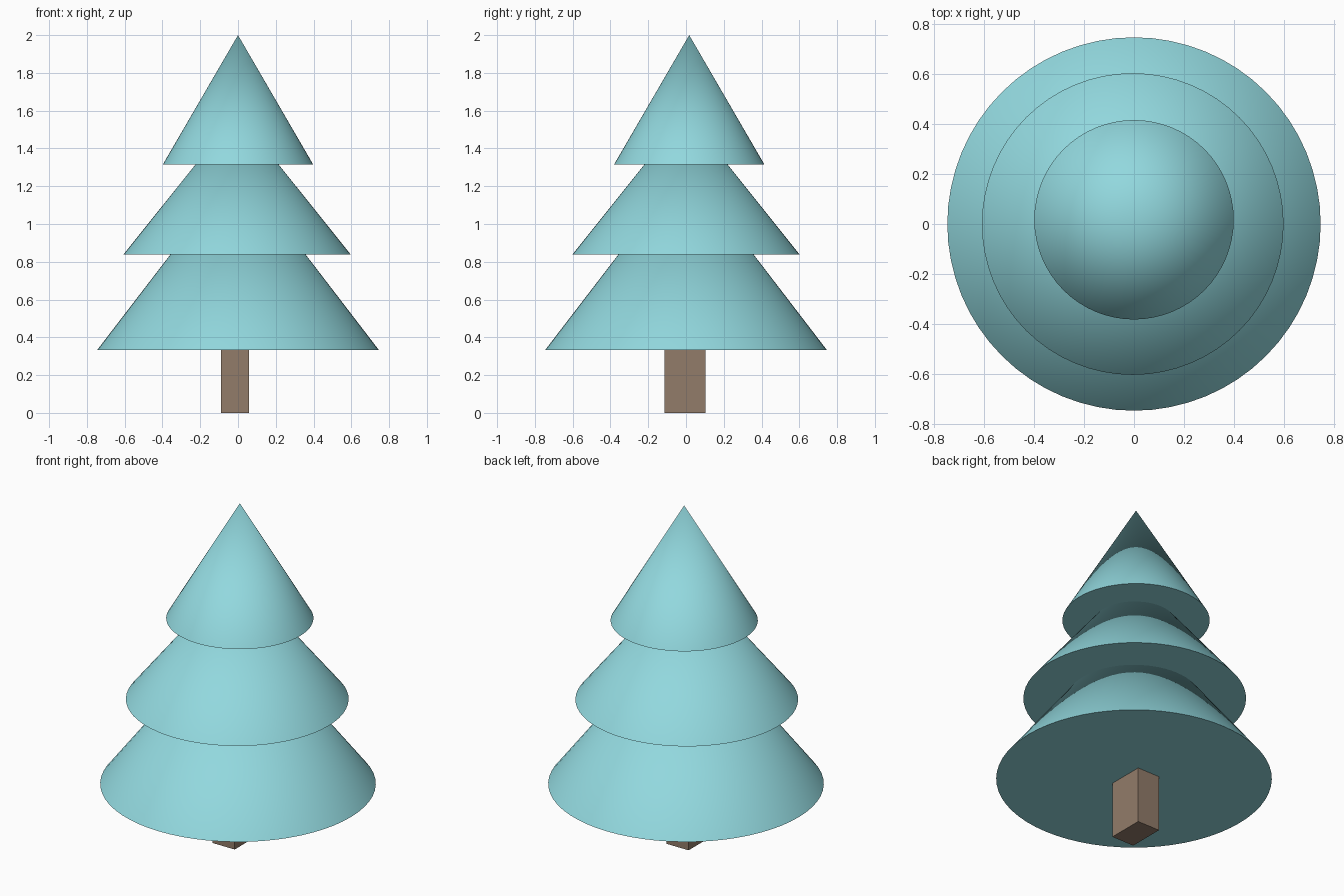
import bpy, math

if "Cube" in bpy.data.objects:
    bpy.data.objects.remove(bpy.data.objects["Cube"])


def srgb(r, g, b):
    def lin(c):
        c /= 255
        return c / 12.92 if c <= 0.04045 else ((c + 0.055) / 1.055) ** 2.4
    return (lin(r), lin(g), lin(b), 1.0)


def material(name, color):
    mat = bpy.data.materials.new(name)
    mat.diffuse_color = color
    mat.use_nodes = True
    mat.node_tree.nodes["Principled BSDF"].inputs["Base Color"].default_value = mat.diffuse_color
    return mat


foliage = material("pale teal", srgb(146, 216, 222))
bark = material("brown", srgb(146, 124, 106))


def foliage_cone(name, x, y, radius, base, tip):
    bpy.ops.mesh.primitive_cone_add(vertices=64, radius1=radius, radius2=0,
                                    depth=tip - base,
                                    location=(x, y, (base + tip) / 2))
    cone = bpy.context.object
    cone.name = name
    cone.data.materials.append(foliage)
    bpy.ops.object.shade_smooth_by_angle(angle=math.radians(30))


# Three overlapping tiers of foliage, each with a flat underside
foliage_cone("lower_foliage", 0.0, 0.0, 0.745, 0.334, 1.305)
foliage_cone("middle_foliage", -0.005, 0.0, 0.602, 0.838, 1.59)
foliage_cone("top_foliage", 0.0, 0.017, 0.398, 1.315, 2.0)

# Square-cut trunk, slightly off centre, running up into the lower tier
bpy.ops.mesh.primitive_cube_add(size=1, location=(-0.016, -0.005, 0.2))
trunk = bpy.context.object
trunk.name = "trunk"
trunk.scale = (0.147, 0.217, 0.4)
bpy.ops.object.transform_apply(location=False, rotation=False, scale=True)
trunk.data.materials.append(bark)
